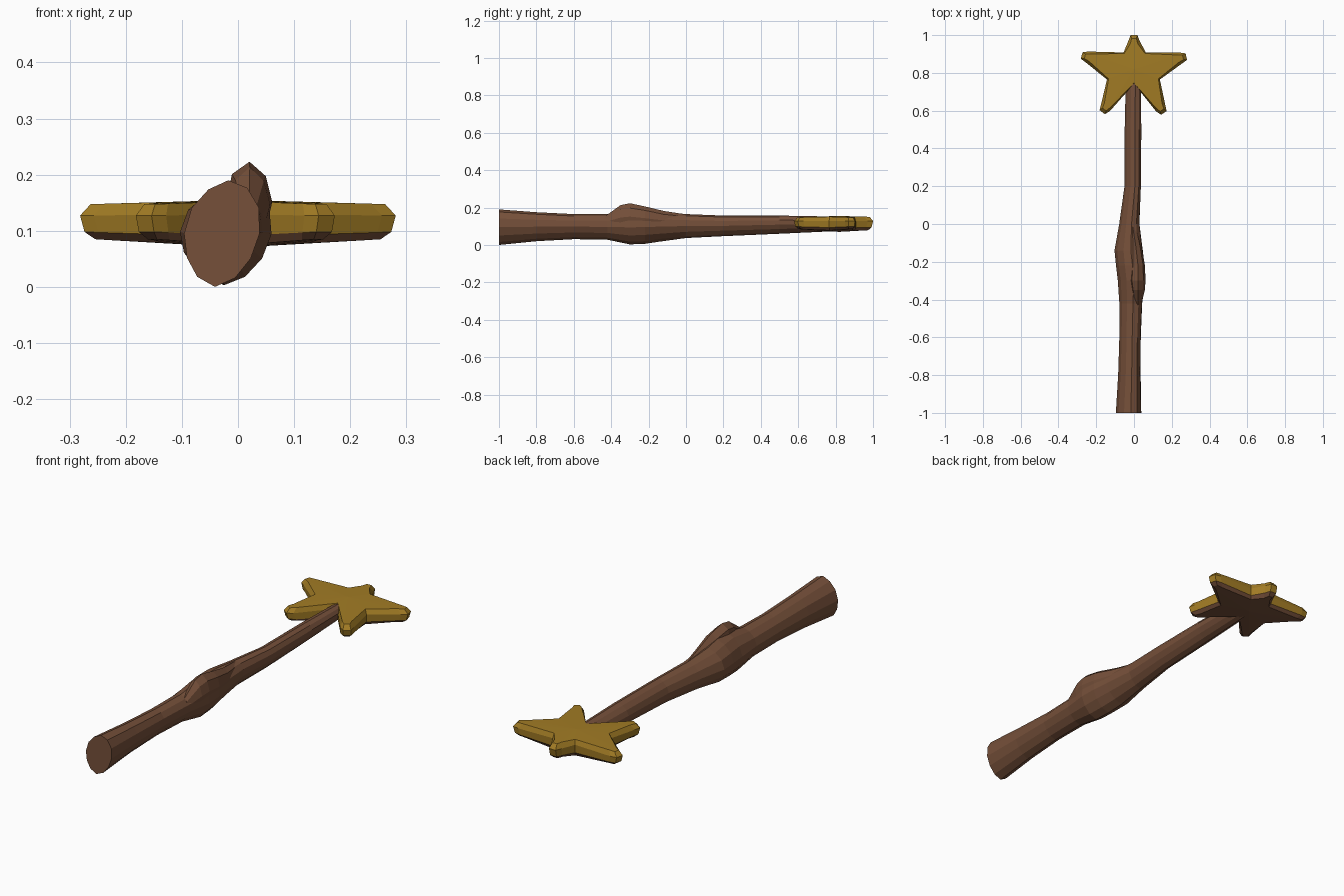
import bpy, bmesh, math, random
from mathutils import Vector

cube = bpy.data.objects.get("Cube")
if cube:
    bpy.data.objects.remove(cube, do_unlink=True)
random.seed(4)


def material(name, colour):
    m = bpy.data.materials.new(name)
    m.use_nodes = True
    m.diffuse_color = (*colour, 1)
    m.node_tree.nodes["Principled BSDF"].inputs["Base Color"].default_value = (*colour, 1)
    return m


brown = material("brown wood", (0.18, 0.08, 0.042))
gold = material("gold", (0.36, 0.2, 0.018))


def finish(name, bm, materials):
    bmesh.ops.recalc_face_normals(bm, faces=bm.faces)
    mesh = bpy.data.meshes.new(name)
    bm.to_mesh(mesh)
    bm.free()
    for m in materials:
        mesh.materials.append(m)
    obj = bpy.data.objects.new(name, mesh)
    bpy.context.collection.objects.link(obj)
    return obj


def bridge(bm, a, b, index=0):
    for i in range(len(a)):
        j = (i + 1) % len(a)
        bm.faces.new((a[i], a[j], b[j], b[i])).material_index = index


def whittle(name, rows, sides, lean, jitter):
    """Loft uneven oval sections; each row is y, left x, right x, bottom z, top z."""
    bm = bmesh.new()
    wobble = [1 - random.uniform(0, jitter) for _ in range(sides)]
    rings = []
    for y, x0, x1, z0, z1 in rows:
        ring = []
        for i in range(sides):
            a = math.tau * (i + 0.5) / sides + math.pi / sides
            k = wobble[i] * (1 - random.uniform(0, jitter / 2))
            if abs(math.sin(a)) > 0.9:
                k = 1
            x = (x0 + x1) / 2 + k * (x1 - x0) / 2 * math.cos(a) + lean * math.sin(a)
            z = (z0 + z1) / 2 + k * (z1 - z0) / 2 * math.sin(a)
            ring.append(bm.verts.new((x, y, z)))
        rings.append(ring)
    for a, b in zip(rings, rings[1:]):
        bridge(bm, a, b)
    bm.faces.new(rings[0])
    bm.faces.new(rings[-1])
    return finish(name, bm, [brown])


# Wooden handle, flared at the butt and swollen round the knot
whittle("handle", [
    (-1, -.1, .042, 0, .19),
    (-.8, -.086, .037, .02, .175),
    (-.6, -.08, .037, .031, .165),
    (-.42, -.08, .045, .028, .165),
    (-.3, -.088, .062, .003, .185),
    (-.22, -.1, .06, .006, .185),
    (-.14, -.106, .048, .018, .178),
    (0, -.08, .03, .037, .165),
    (.2, -.053, .038, .047, .157),
    (.5, -.052, .04, .06, .157),
    (.78, -.045, .035, .073, .152),
], 12, .012, .07)

# Raised knot fold on top of the handle
whittle("knot", [
    (-.43, 0, .04, .09, .155),
    (-.35, -.018, .06, .08, .213),
    (-.3, -.025, .066, .08, .223),
    (-.22, -.02, .062, .08, .206),
    (-.12, -.025, .045, .08, .182),
    (.02, -.035, .01, .1, .16),
], 8, 0, .1)

# Star: tips and the valleys that follow them, counter-clockwise
centre = Vector((0, .82))
tips = [(0, 1), (-.277, .892), (-.168, .592), (.158, .588), (.277, .886)]
valleys = [(-.055, .908), (-.143, .765), (0, .742), (.137, .765), (.062, .908)]


def star_ring(bm, width, back, scale, z_mid, z_tip):
    points = []
    for tip, valley in zip(tips, valleys):
        tip = Vector(tip)
        d = (tip - centre).normalized()
        side = Vector((d.y, -d.x))
        for s, reach, w in ((1, .04, 1), (1, .007, .6), (-1, .007, .6), (-1, .04, 1)):
            points.append(tip - d * (back + reach * .85) + side * s * w * width)
        points.append(centre + (Vector(valley) - centre) * scale)
    ring = []
    for p in points:
        t = min(1, (p - centre).length / .28)
        ring.append(bm.verts.new((p.x, p.y, z_mid + (z_tip - z_mid) * t)))
    return ring


def fan(bm, ring, z, index):
    hub = bm.verts.new((centre.x, centre.y, z))
    for i, v in enumerate(ring):
        bm.faces.new((v, ring[(i + 1) % len(ring)], hub)).material_index = index


bm = bmesh.new()
bottom = star_ring(bm, .017, .02, .92, .07, .086)
lower = star_ring(bm, .028, .002, 1, .088, .098)
upper = star_ring(bm, .029, -.006, 1, .13, .127)
top = star_ring(bm, .02, .012, .94, .155, .147)
fan(bm, bottom, .07, 1)
bridge(bm, bottom, lower, 1)
bridge(bm, lower, upper)
bridge(bm, upper, top)
fan(bm, top, .155, 0)
finish("star", bm, [gold, brown])
